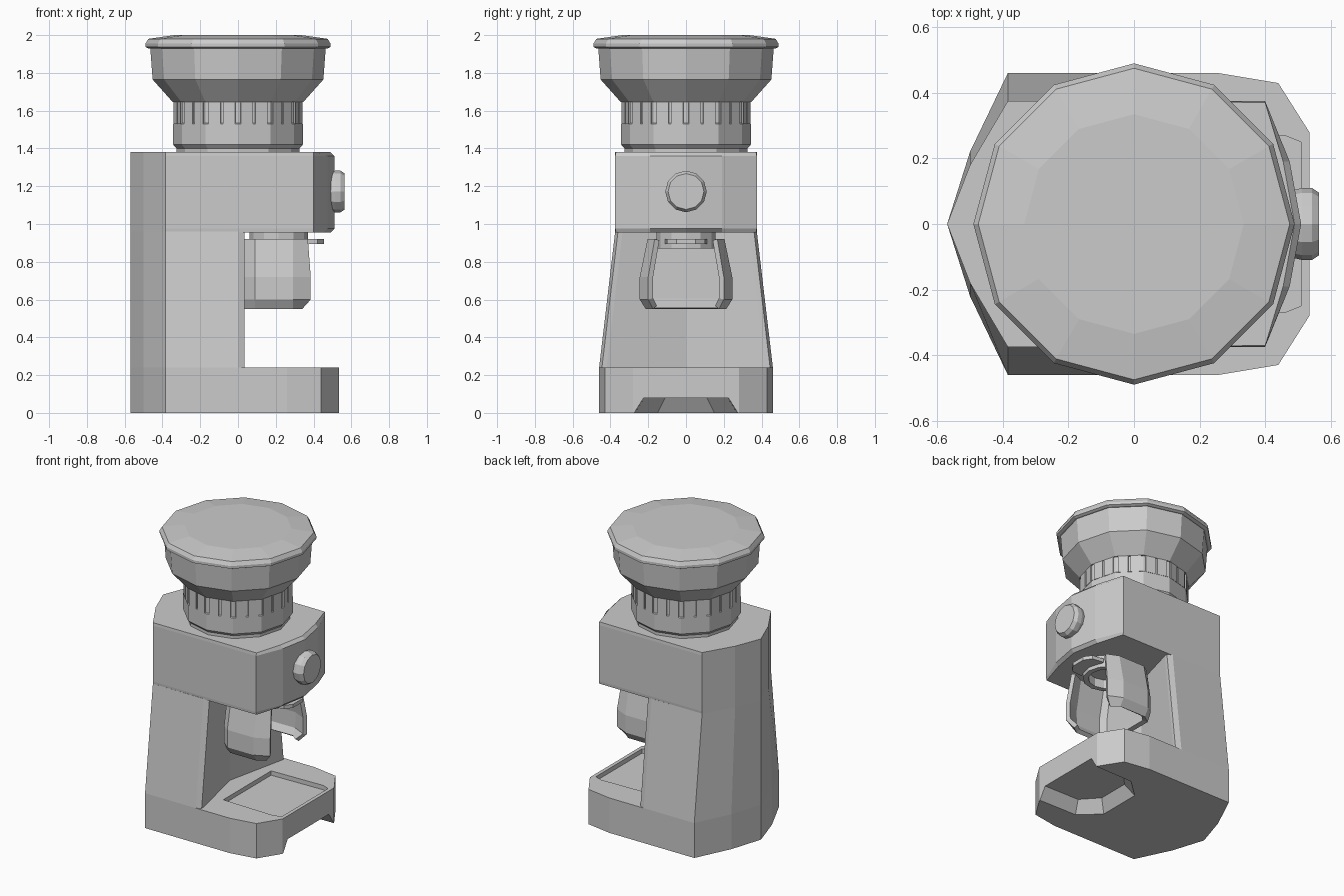
import bpy, bmesh
from math import cos, sin, pi

if "Cube" in bpy.data.objects:
    bpy.data.objects.remove(bpy.data.objects["Cube"])


def add_object(name, bm):
    bmesh.ops.recalc_face_normals(bm, faces=bm.faces)
    mesh = bpy.data.meshes.new(name)
    bm.to_mesh(mesh)
    bm.free()
    ob = bpy.data.objects.new(name, mesh)
    bpy.context.collection.objects.link(ob)
    return ob


def mirror(half):
    """Close an outline given its y >= 0 half, mirrored over y = 0."""
    return half + [(x, -y) for x, y in reversed(half) if y > 0]


def loft(name, rings, closed=True):
    """Skin a stack of equal-length 3D rings; closed ones get end caps."""
    bm = bmesh.new()
    vs = [[bm.verts.new(p) for p in r] for r in rings]
    n = len(rings[0])
    for a, b in zip(vs, vs[1:]):
        for i in range(n if closed else n - 1):
            j = (i + 1) % n
            bm.faces.new((a[i], a[j], b[j], b[i]))
    if closed:
        bm.faces.new(vs[0][::-1])
        bm.faces.new(vs[-1])
    return add_object(name, bm)


def prism(name, levels):
    return loft(name, [[(x, y, z) for x, y in outline] for z, outline in levels])


def lathe(name, profile, n=12, centre=(0, 0)):
    return prism(name, [(z, [(centre[0] + r * cos(2 * pi * i / n),
                              centre[1] + r * sin(2 * pi * i / n)) for i in range(n)])
                        for r, z in profile])


def cut(ob, cutter):
    m = ob.modifiers.new("cut", 'BOOLEAN')
    m.object, m.operation, m.solver = cutter, 'DIFFERENCE', 'EXACT'
    cutter.hide_render = True
    cutter.hide_set(True)


# Base with a drip tray recess on top and a finger pocket underneath
foot = mirror([(-.57, 0), (-.5, .22), (-.385, .46), (.26, .46), (.44, .43), (.535, .28)])
base = prism("base", [(0, foot), (.24, foot)])
tray = mirror([(.07, .26), (.46, .27), (.51, .25)])
cut(base, prism("tray_cutter", [(.21, tray), (.3, tray)]))
low = mirror([(.12, .15), (.25, .27), (.6, .275)])
high = mirror([(.17, .11), (.27, .22), (.6, .225)])
cut(base, prism("pocket_cutter", [(-.02, low), (0, low), (.08, high)]))


# Tapered column with a hollowed front
def column_outline(w):
    return mirror([(-.57, 0), (-.5, w * .48), (-.385, w), (0, w), (.035, w - .015),
                   (.032, w - .04), (-.06, 0)])


prism("column", [(.24, column_outline(.46)), (.96, column_outline(.375))])


# Head with a bowed front and chamfered rims
def head_outline(inset):
    return mirror([(-.57, 0), (-.5, .18), (-.385, .375), (.40, .375 - inset * .2),
                   (.475 - inset, .19), (.51 - inset, 0)])


prism("head", [(.955, head_outline(.02)), (.975, head_outline(0)),
               (1.36, head_outline(0)), (1.38, head_outline(.02))])

# Front knob, turned to face +x
knob = lathe("knob", [(.1, -.03), (.11, .01), (.11, .04), (.095, .062)])
knob.location = (.503, 0, 1.172)
knob.rotation_euler = (0, pi / 2, 0)

# Grind outlet ring, open below, with a small tab
outlet = lathe("outlet_ring", [(.155, .96), (.155, .87), (.12, .87), (.12, .93)],
               centre=(.215, 0))
tab = mirror([(.34, .11), (.42, .1), (.455, .05)])
prism("outlet_tab", [(.895, tab), (.92, tab)])

# Spout guard: U-shaped shell, open to the front and below
rings = []
for z, front, s in [(.55, .34, .87), (.6, .385, 1), (.72, .385, 1), (.92, .37, .83)]:
    half = [(front, .2 * s), (.29, .245 * s), (.09, .245 * s), (.035, .2 * s)]
    rings.append([(x, y, z) for x, y in half + [(x, -y) for x, y in half[::-1]]])
guard = loft("spout_guard", rings, closed=False)
cx = sum((f.normal.y * f.center.y for f in guard.data.polygons))
solid = guard.modifiers.new("wall", 'SOLIDIFY')
solid.thickness = .028
solid.offset = -1 if cx > 0 else 1
solid.use_even_offset = True

# Adjustment collar with grip ribs
lathe("collar", [(.325, 1.37), (.325, 1.4), (.343, 1.42), (.343, 1.53), (.337, 1.535), (.337, 1.66)])
bm = bmesh.new()
for i in range(12):
    for t in (.27, .73):
        a, b = 2 * pi * i / 12, 2 * pi * (i + 1) / 12
        x = .334 * (cos(a) * (1 - t) + cos(b) * t)
        y = .334 * (sin(a) * (1 - t) + sin(b) * t)
        face = (a + b) / 2
        vs = bmesh.ops.create_cube(bm, size=1)['verts']
        for v in vs:
            u, w = v.co.x * .022, v.co.y * .065
            v.co = (x + u * cos(face) - w * sin(face),
                    y + u * sin(face) + w * cos(face), 1.59 + v.co.z * .12)
add_object("collar_ribs", bm)

# Hopper and lid
lathe("hopper", [(.345, 1.645), (.452, 1.765), (.465, 1.94)])
lathe("lid", [(.475, 1.93), (.49, 1.937), (.49, 1.955), (.475, 1.98), (.335, 2.0)])
